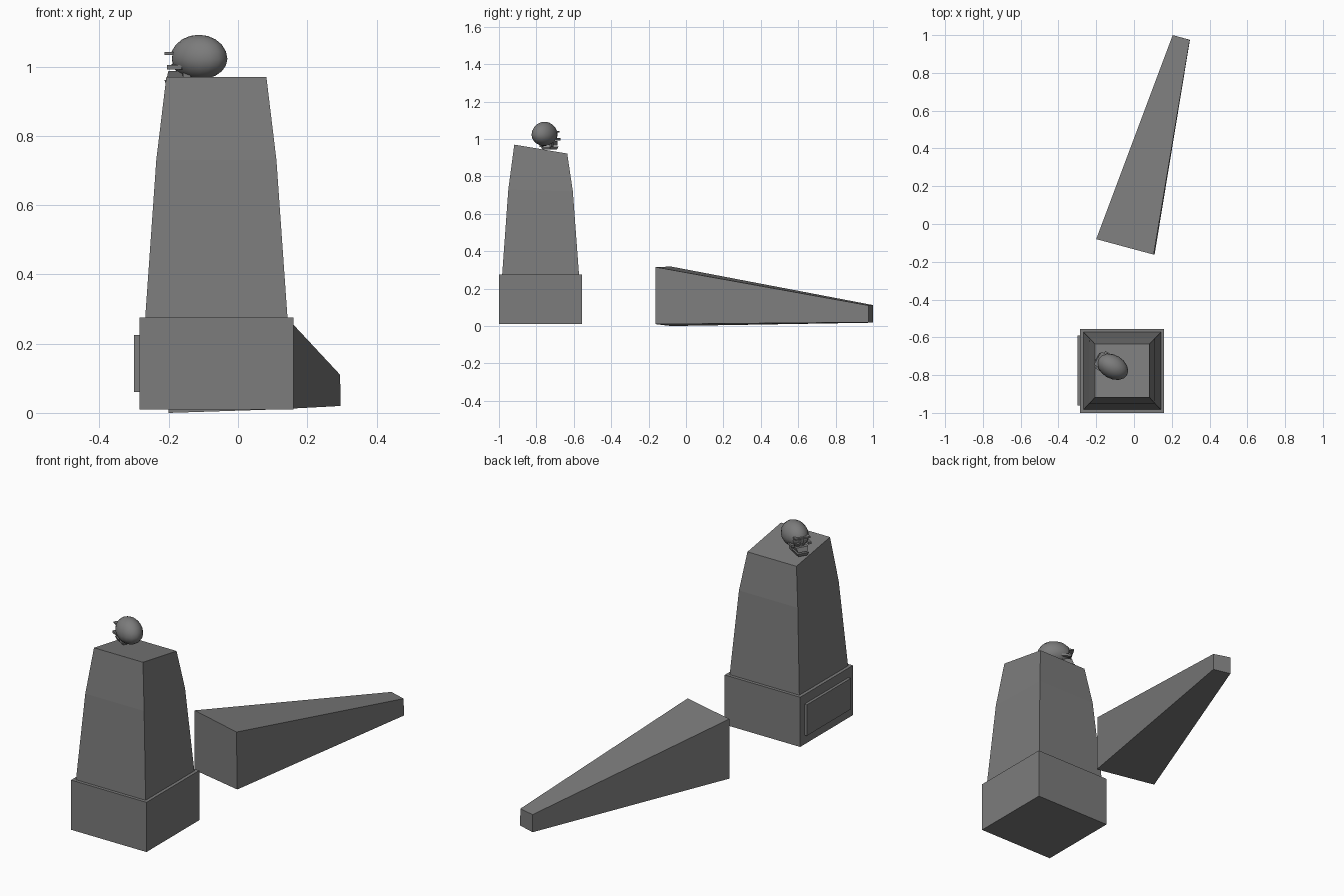
import bpy
import bmesh
from math import radians
from mathutils import Matrix

if "Cube" in bpy.data.objects:
    bpy.data.objects.remove(bpy.data.objects["Cube"])

stone = bpy.data.materials.new("grey stone")
stone.use_nodes = True
STONE_COLOUR = (0.2, 0.2, 0.2, 1)
stone.diffuse_color = STONE_COLOUR
stone.node_tree.nodes["Principled BSDF"].inputs["Base Color"].default_value = STONE_COLOUR


def finish(name, bm, matrix=None):
    bmesh.ops.recalc_face_normals(bm, faces=bm.faces[:])
    if matrix:
        bm.transform(matrix)
    mesh = bpy.data.meshes.new(name)
    bm.to_mesh(mesh)
    bm.free()
    mesh.materials.append(stone)
    obj = bpy.data.objects.new(name, mesh)
    bpy.context.collection.objects.link(obj)
    return obj


def loft(name, rings, matrix=None):
    """Join four-cornered rings into a closed solid."""
    bm = bmesh.new()
    loops = [[bm.verts.new(p) for p in ring] for ring in rings]
    for low, high in zip(loops, loops[1:]):
        for i in range(4):
            j = (i + 1) % 4
            bm.faces.new((low[i], low[j], high[j], high[i]))
    bm.faces.new(loops[0])
    bm.faces.new(loops[-1])
    return finish(name, bm, matrix)


def rect(x0, x1, y0, y1, z_front, z_back=None):
    zb = z_front if z_back is None else z_back
    return [(x0, y0, z_front), (x1, y0, z_front), (x1, y1, zb), (x0, y1, zb)]


def box(name, x0, x1, y0, y1, z0, z1, matrix=None):
    return loft(name, [rect(x0, x1, y0, y1, z0), rect(x0, x1, y0, y1, z1)], matrix)


def activate(obj):
    bpy.ops.object.select_all(action="DESELECT")
    obj.select_set(True)
    bpy.context.view_layer.objects.active = obj


# Pedestal: plinth, side panel and tapering shaft with a sloping top
box("plinth", -0.285, 0.16, -1.0, -0.555, 0.01, 0.275)
box("side_panel", -0.3, -0.284, -0.96, -0.59, 0.06, 0.225)
loft("shaft", [
    rect(-0.268, 0.143, -0.983, -0.572, 0.274),
    rect(-0.236, 0.111, -0.95, -0.605, 0.73, 0.72),
    rect(-0.207, 0.082, -0.918, -0.635, 0.97, 0.922),
])

# Fallen tapering beam
loft("fallen_beam", [
    [(-0.2, -0.08, 0.0), (0.109, -0.162, 0.01), (0.104, -0.162, 0.315), (-0.2, -0.08, 0.318)],
    [(0.205, 1.0, 0.018), (0.296, 0.975, 0.02), (0.295, 0.975, 0.11), (0.205, 1.0, 0.112)],
])

# Skull, modelled facing +x and then turned on the pedestal
place = Matrix.Translation((-0.12, -0.752, 1.022)) @ Matrix.Rotation(radians(150), 4, "Z")

bm = bmesh.new()
bmesh.ops.create_uvsphere(bm, u_segments=16, v_segments=10, radius=1)
bm.transform(Matrix.Diagonal((0.088, 0.063, 0.07, 1)))
for v in bm.verts:
    v.co.x -= 0.008
    if v.co.z < 0:
        v.co.z *= 0.85
        # Narrow the lower front into the cheeks
        if v.co.x > 0:
            v.co.y *= 1 + 2.5 * v.co.z
cranium = finish("skull_cranium", bm, place)

# Carve eye sockets and nose hollow
cutters = [box("socket_cutter", 0.058, 0.12, s * 0.025 - 0.017, s * 0.025 + 0.017,
               -0.014, 0.012, place) for s in (-1, 1)]
cutters.append(box("nose_cutter", 0.06, 0.12, -0.008, 0.008, -0.034, -0.018, place))
activate(cranium)
for cutter in cutters:
    mod = cranium.modifiers.new("carve", "BOOLEAN")
    mod.operation = "DIFFERENCE"
    mod.solver = "EXACT"
    mod.object = cutter
    bpy.ops.object.modifier_apply(modifier=mod.name)
    bpy.data.objects.remove(cutter)
activate(cranium)
bpy.ops.object.shade_smooth_by_angle(angle=radians(35))

# Brow, cheekbones, upper teeth and jaw
box("skull_brow", 0.05, 0.084, -0.04, 0.04, 0.012, 0.02, place)
for side, s in (("left", 1), ("right", -1)):
    box(side + "_cheekbone", 0.02, 0.068, s * 0.045 - 0.008, s * 0.045 + 0.008,
        -0.03, -0.018, place)
loft("upper_teeth", [rect(0.03, 0.085, -0.025, 0.025, -0.056),
                     rect(0.03, 0.075, -0.032, 0.032, -0.034)], place)
loft("lower_jaw", [rect(0.01, 0.085, -0.024, 0.024, -0.077),
                   rect(0.0, 0.09, -0.03, 0.03, -0.061)], place)
for side, s in (("left", 1), ("right", -1)):
    box(side + "_jaw_hinge", 0.0, 0.025, s * 0.03 - 0.005, s * 0.03 + 0.005,
        -0.066, -0.03, place)
